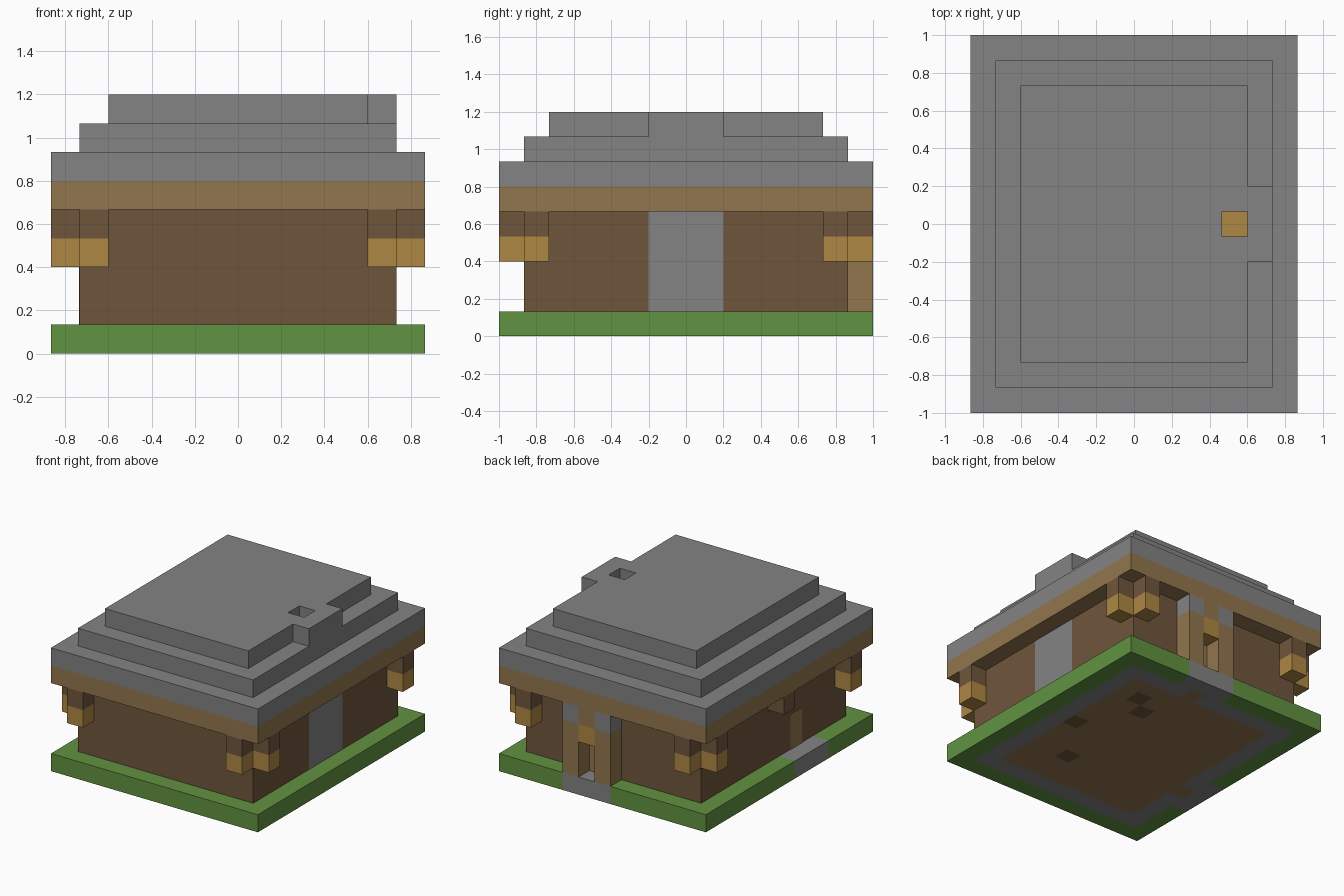
import bpy
import bmesh
from mathutils import Vector

U = 2 / 15  # edge of one building block

old = bpy.data.objects.get("Cube")
if old:
    bpy.data.objects.remove(old, do_unlink=True)


def material(name, *srgb):
    rgb = [((c / 255 + 0.055) / 1.055) ** 2.4 for c in srgb]
    m = bpy.data.materials.new(name)
    m.use_nodes = True
    m.diffuse_color = (*rgb, 1)
    m.node_tree.nodes["Principled BSDF"].inputs["Base Color"].default_value = (*rgb, 1)
    return m


GRASS = material("grass green", 97, 146, 65)
STONE = material("stone grey", 131, 131, 131)
PLANK = material("plank tan", 146, 118, 78)
LOG = material("log brown", 110, 86, 59)
GLOW = material("lamp amber", 175, 135, 68)


def finish(name, bm, mats):
    bmesh.ops.recalc_face_normals(bm, faces=bm.faces)
    mesh = bpy.data.meshes.new(name)
    bm.to_mesh(mesh)
    bm.free()
    for m in mats:
        mesh.materials.append(m)
    ob = bpy.data.objects.new(name, mesh)
    bpy.context.collection.objects.link(ob)
    return ob


def blocks(name, mat, i, j, k, grow=(0, 0, 0)):
    """Box spanning inclusive block ranges: i and j from the middle, k from the ground."""
    lo = Vector((i[0] - 0.5, j[0] - 0.5, k[0])) * U - Vector(grow)
    hi = Vector((i[1] + 0.5, j[1] + 0.5, k[1] + 1)) * U + Vector(grow)
    bm = bmesh.new()
    bmesh.ops.create_cube(bm, size=1)
    for v in bm.verts:
        v.co = [a + (b - a) * (c + 0.5) for a, b, c in zip(lo, hi, v.co)]
    return finish(name, bm, [mat])


def cut(targets, cutter):
    cutter.hide_render = True
    for ob in targets:
        mod = ob.modifiers.new("opening", "BOOLEAN")
        mod.operation = "DIFFERENCE"
        mod.solver = "EXACT"
        mod.object = cutter
        bpy.context.view_layer.objects.active = ob
        bpy.ops.object.modifier_apply(modifier=mod.name)
    bpy.data.objects.remove(cutter, do_unlink=True)


# Ground slab: grass border, stone footing and two paths, plank floor
FLOOR_LOGS = {(4, 0), (2, -3), (3, 4), (2, 3)}
THRESHOLDS = {(-5, -2), (1, 6)}


def ground_index(i, j):
    path = (i == -6 and -3 <= j <= -1) or (j == 7 and 0 <= i <= 2)
    if abs(i) == 6 or abs(j) == 7:
        return 1 if path else 0
    if (i, j) in THRESHOLDS:
        return 2
    if abs(i) == 5 or abs(j) == 6:
        return 1
    return 3 if (i, j) in FLOOR_LOGS else 2


bm = bmesh.new()
bmesh.ops.create_grid(bm, x_segments=13, y_segments=15, size=0.5)
for v in bm.verts:
    v.co.x *= 13 * U
    v.co.y *= 15 * U
top = bmesh.ops.extrude_face_region(bm, geom=bm.faces[:])["geom"]
bmesh.ops.translate(bm, vec=(0, 0, U),
                    verts=[g for g in top if isinstance(g, bmesh.types.BMVert)])
bm.normal_update()
for f in bm.faces:
    c = f.calc_center_median()
    i = max(-6, min(6, round(c.x / U * 0.999)))
    j = max(-7, min(7, round(c.y / U * 0.999)))
    f.material_index = ground_index(i, j)
finish("ground", bm, [GRASS, STONE, PLANK, LOG])

# Walls, eaves and stepped roof
shell = [
    blocks("walls", LOG, (-5, 5), (-6, 6), (1, 4)),
    blocks("eaves", PLANK, (-6, 6), (-7, 7), (5, 5)),
    blocks("roof_lower", STONE, (-6, 6), (-7, 7), (6, 6)),
    blocks("roof_middle", STONE, (-5, 5), (-6, 6), (7, 7)),
    blocks("roof_top", STONE, (-4, 4), (-5, 5), (8, 8)),
]

# Chimney with an open flue and embers at the bottom
cut(shell, blocks("chimney_cutter", STONE, (3, 5), (-1, 1), (0, 9)))
chimney = blocks("chimney", STONE, (3, 5), (-1, 1), (1, 8))
cut([chimney], blocks("flue_cutter", STONE, (4, 4), (0, 0), (0, 9)))
blocks("embers", GLOW, (4, 4), (0, 0), (1, 1))

# Pairs of hanging lamps at every corner
for sx in (-1, 1):
    for sy in (-1, 1):
        for i, j in ((5 * sx, 7 * sy), (6 * sx, 6 * sy)):
            blocks("lamp_bracket", LOG, (i, i), (j, j), (4, 4))
            blocks("lamp", GLOW, (i, i), (j, j), (3, 3))

# Back porch
for i in (0, 2):
    blocks("porch_post", PLANK, (i, i), (7, 7), (1, 3))
    blocks("porch_post_cap", STONE, (i, i), (7, 7), (4, 4))
blocks("porch_lintel", PLANK, (1, 1), (7, 7), (4, 4))
blocks("porch_lamp", GLOW, (1, 1), (7, 7), (3, 3))
blocks("back_door", PLANK, (1, 1), (6, 6), (1, 2), (0, 0.004, 0))

# Side door and the beam end beside it
blocks("side_door", PLANK, (-5, -5), (-2, -2), (1, 2), (0.004, 0, 0))
blocks("beam_end", LOG, (-6, -6), (0, 0), (4, 4))
